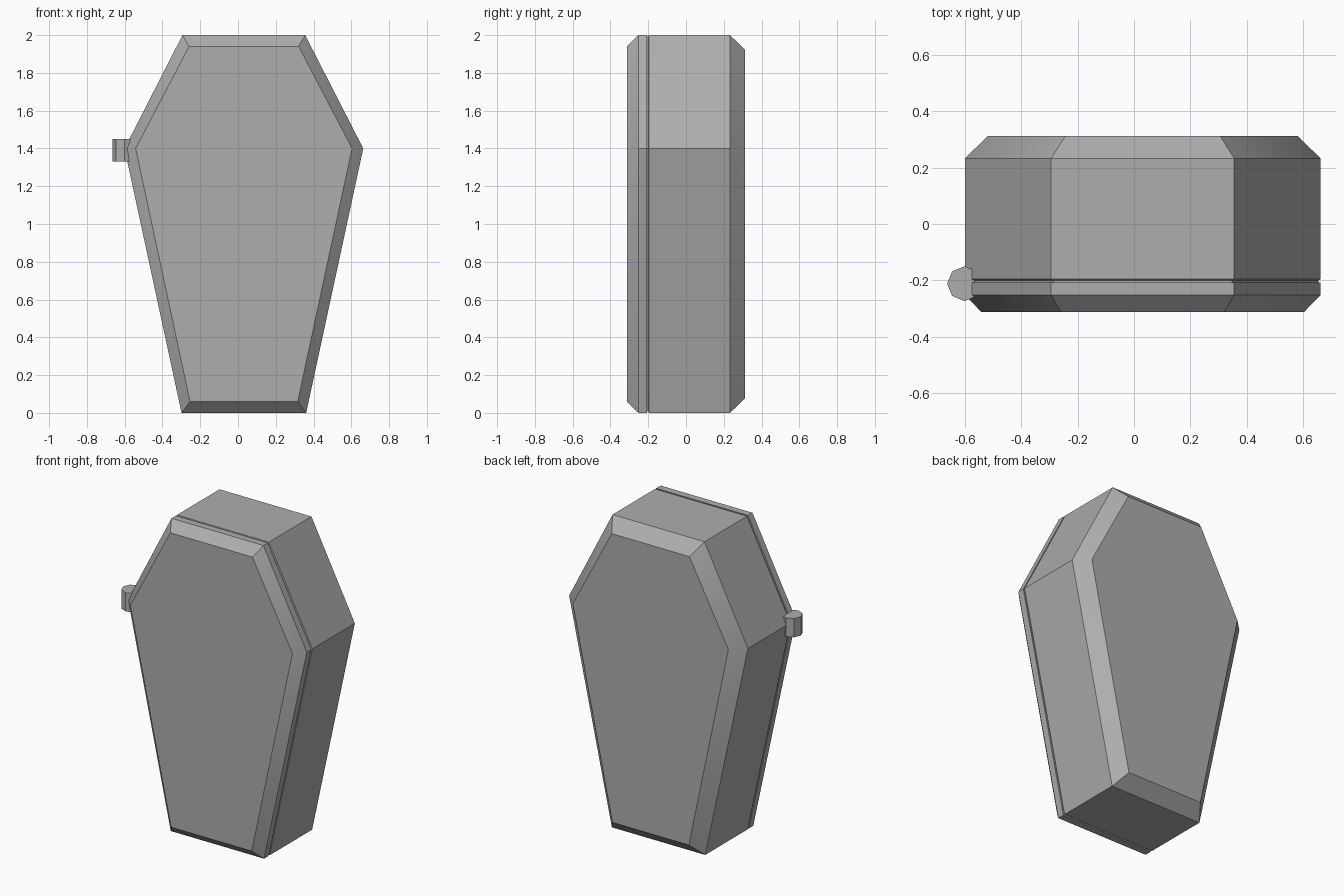
import bpy
import bmesh
import math

cube = bpy.data.objects.get("Cube")
if cube:
    bpy.data.objects.remove(cube, do_unlink=True)

# One mid grey for everything
GREY = (0.42, 0.42, 0.42, 1)
grey = bpy.data.materials.new("mid grey")
grey.use_nodes = True
grey.diffuse_color = GREY
grey.node_tree.nodes["Principled BSDF"].inputs["Base Color"].default_value = GREY

CENTRE_X = 0.031


def hexagon(y, bottom, middle, top, inset):
    """Six-sided outline at depth y, from half widths and a vertical inset."""
    right = [(bottom, inset), (middle, 1.4), (top, 2 - inset)]
    left = [(-w, z) for w, z in reversed(right)]
    return [(CENTRE_X + w, y, z) for w, z in right + left]


def full(y, shrink=0.0):
    return hexagon(y, 0.33 - shrink, 0.632 - shrink, 0.325 - shrink, shrink)


def loft(name, rings):
    """Closed solid through a row of outlines, smooth only across gentle bends."""
    bm = bmesh.new()
    loops = [[bm.verts.new(p) for p in ring] for ring in rings]
    for a, b in zip(loops, loops[1:]):
        for i in range(len(a)):
            j = (i + 1) % len(a)
            bm.faces.new((a[i], a[j], b[j], b[i]))
    bm.faces.new(loops[0])
    bm.faces.new(loops[-1])
    bmesh.ops.recalc_face_normals(bm, faces=bm.faces)
    mesh = bpy.data.meshes.new(name)
    bm.to_mesh(mesh)
    bm.free()
    mesh.materials.append(grey)
    mesh.shade_smooth()
    mesh.set_sharp_from_angle(angle=math.radians(30))
    obj = bpy.data.objects.new(name, mesh)
    bpy.context.collection.objects.link(obj)


# Deep box with a chamfered back and a small bevelled step at the seam
loft("casket_body", [
    full(-0.208, 0.008),
    full(-0.201, 0.008),
    full(-0.196),
    full(0.233),
    hexagon(0.313, 0.27, 0.55, 0.275, 0.078),
])

# Shallow lid with a chamfered front
loft("casket_lid", [
    hexagon(-0.313, 0.285, 0.573, 0.29, 0.06),
    full(-0.252),
    full(-0.207),
])

# Eight-sided hinge barrel across the seam on the right side
loft("hinge", [
    [(-0.602 + 0.062 * math.cos(k * math.pi / 4),
      -0.212 + 0.062 * math.sin(k * math.pi / 4), z) for k in range(8)]
    for z in (1.33, 1.45)
])
